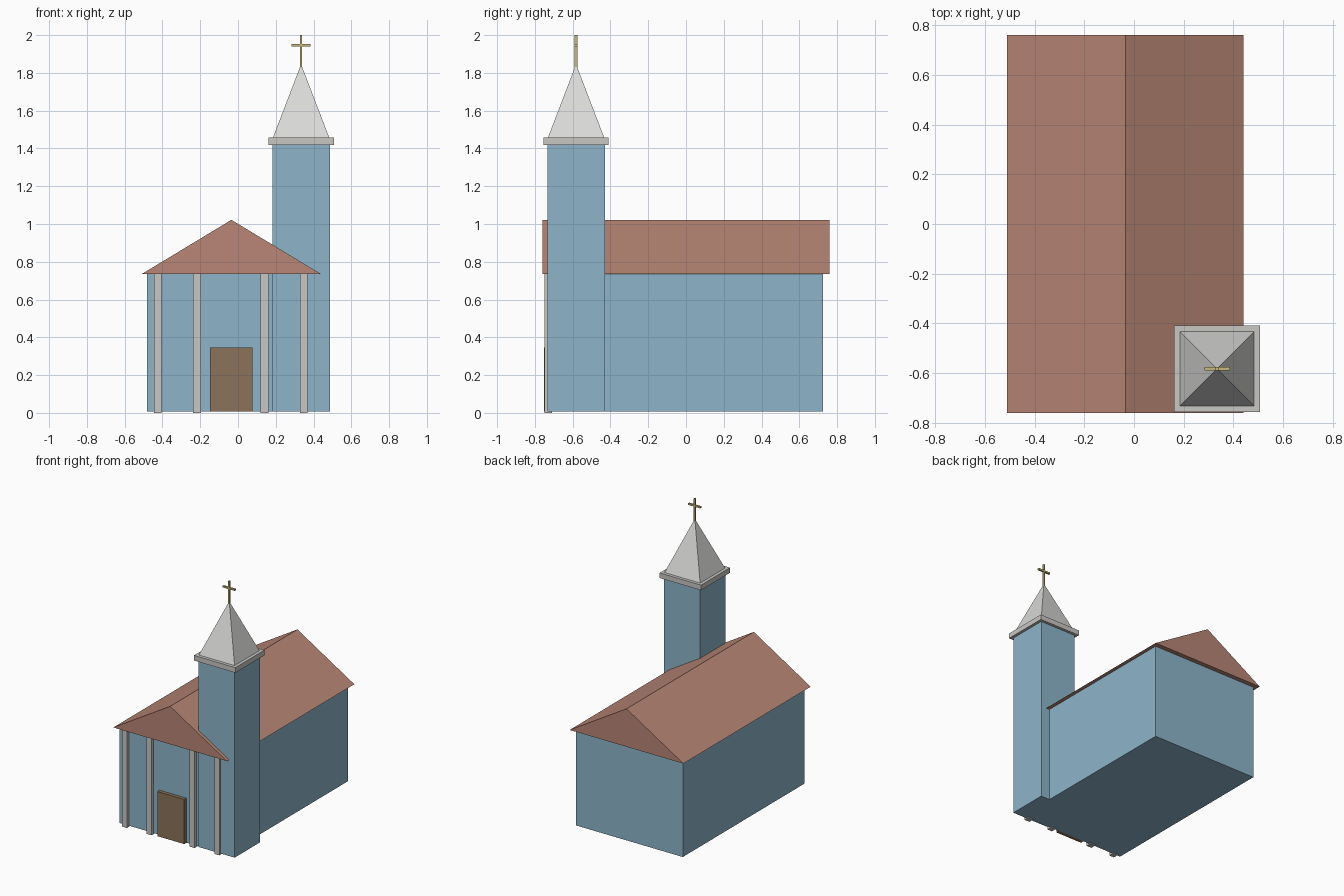
import bpy

cube = bpy.data.objects.get("Cube")
if cube:
    bpy.data.objects.remove(cube, do_unlink=True)


def material(name, r, g, b):
    mat = bpy.data.materials.new(name)
    mat.use_nodes = True
    mat.diffuse_color = (r, g, b, 1)
    shader = next(n for n in mat.node_tree.nodes if n.type == 'BSDF_PRINCIPLED')
    shader.inputs["Base Color"].default_value = (r, g, b, 1)
    return mat


BLUE = material("wall_blue", 0.27, 0.46, 0.59)
TILE = material("roof_terracotta", 0.48, 0.24, 0.18)
STONE = material("pale_stone", 0.58, 0.57, 0.55)
SPIRE = material("spire_white", 0.70, 0.70, 0.69)
WOOD = material("door_brown", 0.26, 0.17, 0.10)
GOLD = material("cross_gold", 0.57, 0.48, 0.20)


def add_mesh(name, verts, faces, mat):
    mesh = bpy.data.meshes.new(name)
    mesh.from_pydata(verts, [], faces)
    mesh.materials.append(mat)
    obj = bpy.data.objects.new(name, mesh)
    bpy.context.collection.objects.link(obj)
    return obj


def box(name, xs, ys, zs, mat):
    verts = [(x, y, z) for z in zs for y in ys for x in xs]
    faces = [(0, 2, 3, 1), (4, 5, 7, 6), (0, 1, 5, 4),
             (2, 6, 7, 3), (0, 4, 6, 2), (1, 3, 7, 5)]
    return add_mesh(name, verts, faces, mat)


def around(centre, half):
    return (centre - half, centre + half)


NAVE_X = -0.035                   # centre line of the nave
TOWER_X, TOWER_Y = 0.334, -0.582  # centre of the tower
BASE, EAVES, RIDGE = 0.008, 0.735, 1.022

# Nave
box("nave_walls", around(NAVE_X, 0.446), (-0.725, 0.725), (BASE, EAVES), BLUE)

# Solid gabled roof
left, right = around(NAVE_X, 0.475)
roof = [(x, y, z) for y in (-0.76, 0.76)
        for x, z in ((left, EAVES), (right, EAVES), (NAVE_X, RIDGE))]
add_mesh("gabled_roof", roof,
         [(0, 1, 2), (3, 5, 4), (0, 3, 4, 1), (1, 4, 5, 2), (2, 5, 3, 0)], TILE)

# Front columns and door
for i, x in enumerate((-0.425, -0.218, 0.141, 0.348)):
    box(f"front_column_{i + 1}", around(x, 0.021), (-0.75, -0.71), (0, EAVES), STONE)
box("front_door", around(NAVE_X, 0.112), (-0.752, -0.715), (BASE, 0.345), WOOD)

# Tower with its cornice
box("tower", around(TOWER_X, 0.152), around(TOWER_Y, 0.152), (BASE, 1.42), BLUE)
box("tower_cornice", around(TOWER_X, 0.173), around(TOWER_Y, 0.173), (1.418, 1.457), STONE)

# Four-sided spire
x0, x1 = around(TOWER_X, 0.149)
y0, y1 = around(TOWER_Y, 0.149)
add_mesh("spire", [(x0, y0, 1.457), (x1, y0, 1.457), (x1, y1, 1.457),
                   (x0, y1, 1.457), (TOWER_X, TOWER_Y, 1.846)],
         [(3, 2, 1, 0), (0, 1, 4), (1, 2, 4), (2, 3, 4), (3, 0, 4)], SPIRE)

# Cross
box("cross_post", around(TOWER_X, 0.006), around(TOWER_Y, 0.007), (1.825, 2.0), GOLD)
box("cross_bar", around(TOWER_X, 0.051), around(TOWER_Y, 0.007), around(1.946, 0.006), GOLD)
